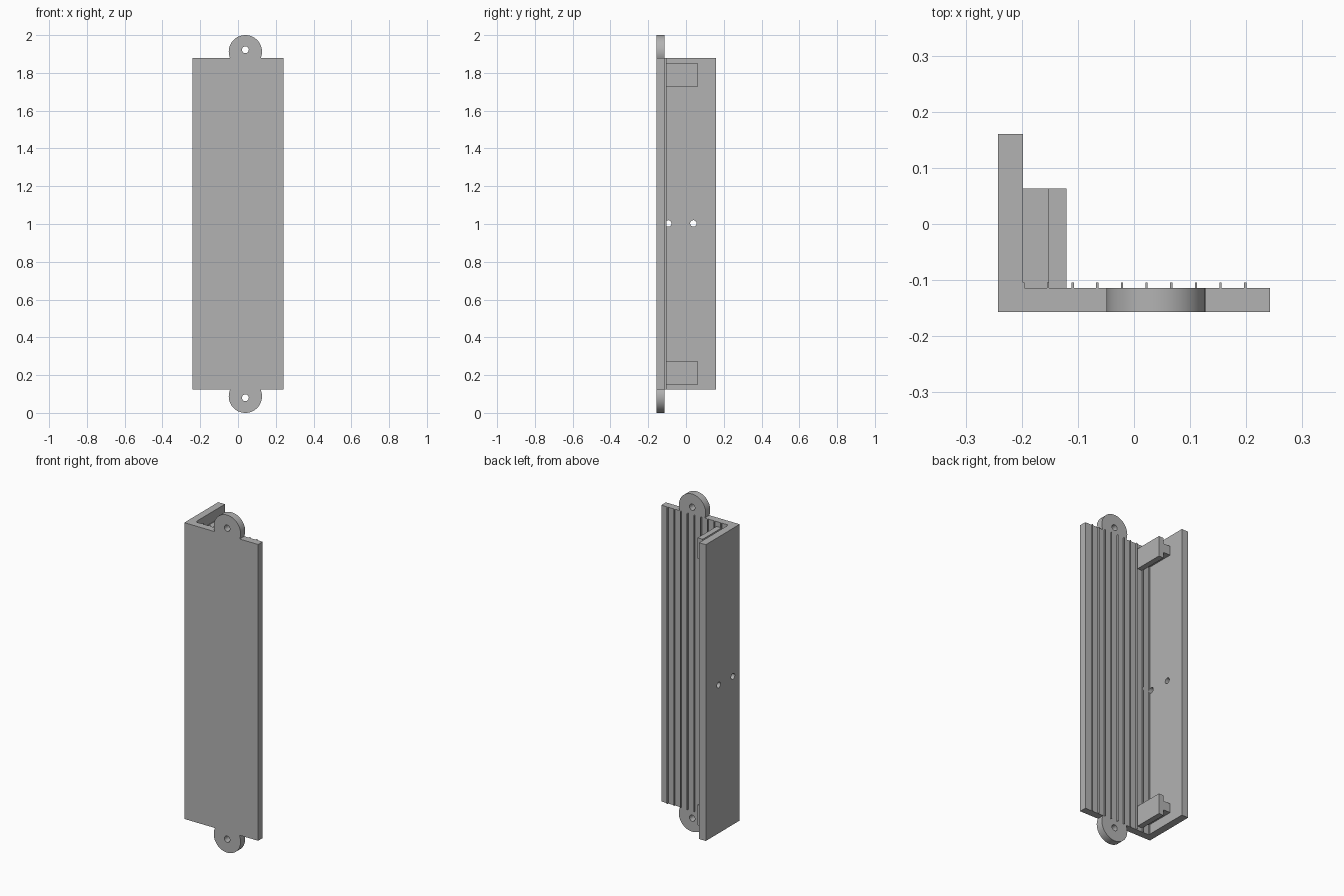
import bpy
import math

cube = bpy.data.objects.get("Cube")
if cube:
    bpy.data.objects.remove(cube, do_unlink=True)

grey = bpy.data.materials.new("plain grey")
grey.use_nodes = True
GREY = (0.45, 0.45, 0.45, 1)
grey.diffuse_color = GREY
grey.node_tree.nodes["Principled BSDF"].inputs["Base Color"].default_value = GREY

BOTTOM, TOP = 0.125, 1.88
FRONT, BACK = -0.157, -0.114    # faces of the base plate
WALL = -0.198                   # inner face of the side wall


def box(name, x, y, z):
    bpy.ops.mesh.primitive_cube_add(size=1, location=[sum(r) / 2 for r in (x, y, z)])
    ob = bpy.context.object
    ob.name = name
    ob.scale = [r[1] - r[0] for r in (x, y, z)]
    bpy.ops.object.transform_apply(location=False, rotation=False, scale=True)
    ob.data.materials.append(grey)
    return ob


def cylinder(name, radius, depth, location, rotation):
    bpy.ops.mesh.primitive_cylinder_add(vertices=64, radius=radius, depth=depth,
                                        location=location, rotation=rotation)
    ob = bpy.context.object
    ob.name = name
    ob.data.materials.append(grey)
    bpy.ops.object.shade_smooth_by_angle()
    return ob


def boolean(ob, other, operation):
    mod = ob.modifiers.new(operation.title(), "BOOLEAN")
    mod.operation = operation
    mod.object = other
    mod.solver = "EXACT"
    bpy.context.view_layer.objects.active = ob
    bpy.ops.object.modifier_apply(modifier=mod.name)
    bpy.data.objects.remove(other, do_unlink=True)


# L-shaped body: base plate and side wall
body = box("body", (-0.242, 0.242), (FRONT, BACK), (BOTTOM, TOP))
wall = box("side_wall", (-0.242, WALL), (FRONT, 0.16), (BOTTOM, TOP))
boolean(body, wall, "UNION")

# Round mounting tabs at both ends, each with a screw hole
for z, hole_z in ((1.912, 1.922), (0.088, 0.08)):
    across = (math.pi / 2, 0, 0)
    tab = cylinder("tab", 0.088, BACK - FRONT, (0.039, (FRONT + BACK) / 2, z), across)
    boolean(body, tab, "UNION")
    hole = cylinder("screw_hole", 0.018, 0.2, (0.039, (FRONT + BACK) / 2, hole_z), across)
    boolean(body, hole, "DIFFERENCE")

# Thin ribs along the back of the plate
ribs = []
for i in range(10):
    x = -0.197 + i * 0.0439
    ribs.append(box(f"rib_{i + 1}", (x - 0.002, x + 0.002), (BACK - 0.002, -0.104), (BOTTOM, TOP)))

# Two cable holes through the wall; the lower one also notches the nearest ribs
for y in (-0.094, 0.039):
    for part in [body] + (ribs[:2] if y < 0 else []):
        hole = cylinder("cable_hole", 0.017, 0.18, (-0.21, y, 1.003), (0, math.pi / 2, 0))
        boolean(part, hole, "DIFFERENCE")

# Clip blocks near both ends, each joined to the wall by a narrower web
for name, z in (("lower", 0.21), ("upper", 1.79)):
    clip = box(name + "_clip", (-0.153, -0.12), (BACK - 0.001, 0.063), (z - 0.061, z + 0.061))
    web = box("web", (WALL - 0.002, -0.15), (BACK - 0.001, 0.063), (z - 0.027, z + 0.027))
    boolean(clip, web, "UNION")

bpy.ops.object.select_all(action="DESELECT")
body.select_set(True)
bpy.context.view_layer.objects.active = body
bpy.ops.object.shade_smooth_by_angle()
